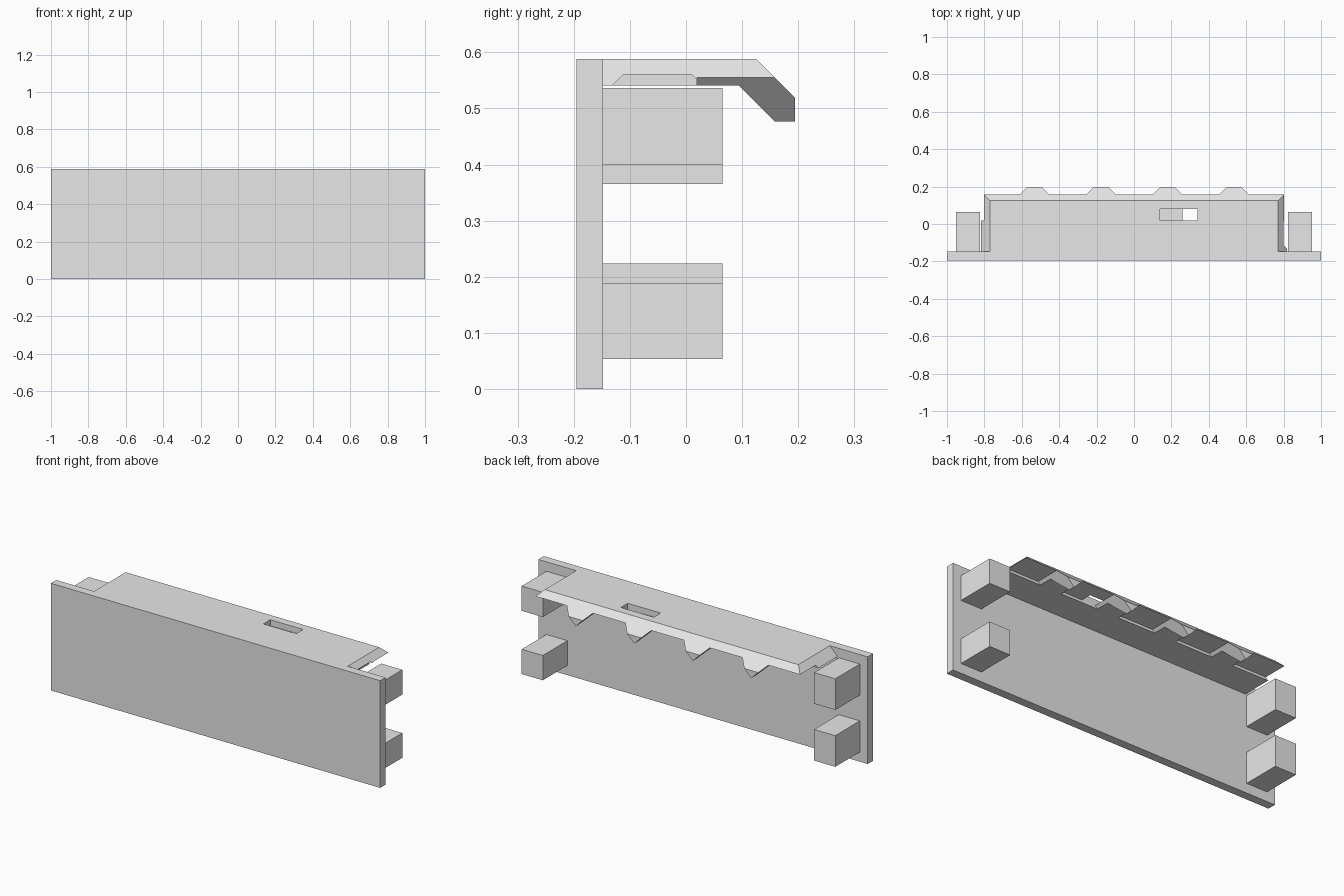
import bpy, bmesh
from mathutils import Vector

cube = bpy.data.objects.get("Cube")
if cube:
    bpy.data.objects.remove(cube, do_unlink=True)

grey = bpy.data.materials.new("light_grey")
grey.use_nodes = True
grey.diffuse_color = (0.8, 0.8, 0.8, 1)
grey.node_tree.nodes["Principled BSDF"].inputs["Base Color"].default_value = (0.8, 0.8, 0.8, 1)

BACK = -0.148    # rear face of the panel
TOP = 0.588
UNDER = 0.541    # underside of the hood


def prism(name, points, axis, start, end, cuts=()):
    """Extrude a 2D outline along x or y, then trim it with (point, normal) planes."""
    bm = bmesh.new()
    place = (lambda p, d: (d, p[0], p[1])) if axis == "x" else (lambda p, d: (p[0], d, p[1]))
    face = bm.faces.new([bm.verts.new(place(p, start)) for p in points])
    new = bmesh.ops.extrude_face_region(bm, geom=[face])["geom"]
    shift = Vector(place((0, 0), end - start))
    bmesh.ops.translate(bm, vec=shift, verts=[v for v in new if isinstance(v, bmesh.types.BMVert)])
    for co, no in cuts:
        bmesh.ops.bisect_plane(bm, geom=bm.verts[:] + bm.edges[:] + bm.faces[:],
                               plane_co=co, plane_no=no, clear_outer=True)
        rim = [e for e in bm.edges if e.is_boundary]
        bmesh.ops.edgenet_fill(bm, edges=rim)
    bmesh.ops.recalc_face_normals(bm, faces=bm.faces[:])
    mesh = bpy.data.meshes.new(name)
    bm.to_mesh(mesh)
    bm.free()
    mesh.materials.append(grey)
    obj = bpy.data.objects.new(name, mesh)
    bpy.context.collection.objects.link(obj)
    return obj


def box(name, x0, x1, y0, y1, z0, z1):
    return prism(name, [(x0, z0), (x1, z0), (x1, z1), (x0, z1)], "y", y0, y1)


def carve(obj, cutter):
    mod = obj.modifiers.new("cut", "BOOLEAN")
    mod.operation = "DIFFERENCE"
    mod.solver = "EXACT"
    mod.object = cutter
    bpy.context.view_layer.objects.active = obj
    bpy.ops.object.modifier_apply(modifier=mod.name)
    bpy.data.objects.remove(cutter, do_unlink=True)


# Front panel
box("panel", -1, 1, -0.195, BACK, 0, TOP)

# Rear pegs, taller on the right side
for side, sign, height in (("left", 1, 0.136), ("right", -1, 0.171)):
    xs = sorted((sign * 0.824, sign * 0.952))
    box("lower_peg_" + side, *xs, BACK, 0.065, 0.053, 0.053 + height)
    box("upper_peg_" + side, *xs, BACK, 0.065, 0.536 - height, 0.536)

# Hood with bevelled sides and back
hood = prism("hood", [(-0.817, UNDER), (0.817, UNDER), (0.77, TOP), (-0.77, TOP)],
             "y", BACK, 0.2, [((0, 0.125, TOP), (0, 1, 1))])
carve(hood, box("step_cutter", -1, 1, 0.02, 0.3, 0.5, 0.555))
carve(hood, box("slot_cutter", 0.14, 0.34, 0.02, 0.08, 0.5, 0.7))
carve(hood, prism("notch_cutter", [(-0.141, 0.531), (0.04, 0.531), (0.011, 0.56), (-0.112, 0.56)],
                  "x", 0.785, 0.9))

# Hooked teeth along the back edge, tapering down to a ridge
hook = [(0.02, UNDER), (0.094, UNDER), (0.158, 0.477), (0.194, 0.477),
        (0.194, 0.519), (0.158, 0.555), (0.02, 0.555)]
for i in range(4):
    x = -0.532 + i * 0.3555
    prism("tooth_%d" % (i + 1), hook, "x", x - 0.09, x + 0.09,
          [((x + s * 0.001, 0, 0.477), (s, 0, -1)) for s in (1, -1)])
